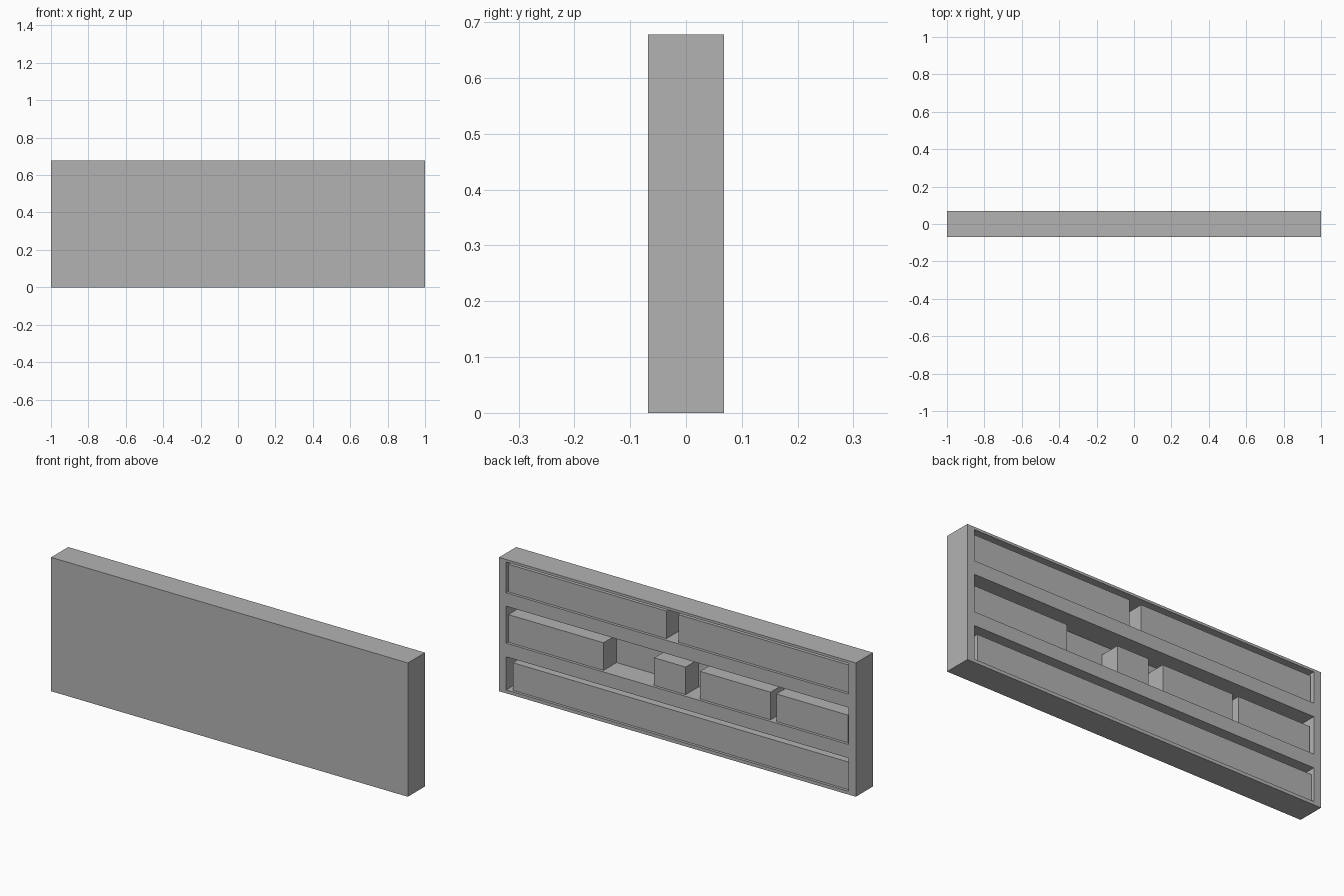
import bpy
import bmesh
from mathutils import Vector

default = bpy.data.objects.get("Cube")
if default:
    bpy.data.objects.remove(default, do_unlink=True)

# Overall sizes
HALF_W, HALF_D, HEIGHT = 1.0, 0.0685, 0.678
SIDE = 0.04                 # side board thickness
INNER_Y = -HALF_D + 0.019   # inside of the front panel
BLOCK_Y = HALF_D - 0.014    # outer face of the blocks
BLOCK_H = 0.14
BAYS = {"lower": (0.017, 0.185), "middle": (0.254, 0.441), "upper": (0.509, 0.665)}

grey = bpy.data.materials.new("plain grey")
grey.use_nodes = True
colour = (0.45, 0.45, 0.45, 1.0)
grey.diffuse_color = colour
grey.node_tree.nodes["Principled BSDF"].inputs["Base Color"].default_value = colour


def box_mesh(low, high):
    """Return a bmesh box between two corners."""
    bm = bmesh.new()
    bmesh.ops.create_cube(bm, size=1.0)
    low, high = Vector(low), Vector(high)
    bmesh.ops.scale(bm, vec=high - low, verts=bm.verts)
    bmesh.ops.translate(bm, vec=(low + high) / 2, verts=bm.verts)
    return bm


def add_object(name, bm):
    bmesh.ops.recalc_face_normals(bm, faces=bm.faces)
    mesh = bpy.data.meshes.new(name)
    bm.to_mesh(mesh)
    bm.free()
    mesh.materials.append(grey)
    obj = bpy.data.objects.new(name, mesh)
    bpy.context.collection.objects.link(obj)
    return obj


def cut(bm, point, normal):
    geom = bm.verts[:] + bm.edges[:] + bm.faces[:]
    bmesh.ops.bisect_plane(bm, geom=geom, plane_co=point, plane_no=normal)


# Case: a solid slab with three bays sunk into its back
case = box_mesh((-HALF_W, -HALF_D, 0), (HALF_W, HALF_D, HEIGHT))
for side in (-1, 1):
    cut(case, (side * (HALF_W - SIDE), 0, 0), (1, 0, 0))
for bay in BAYS.values():
    for z in bay:
        cut(case, (0, 0, z), (0, 0, 1))


def in_bay(face):
    c = face.calc_center_median()
    return (face.normal.y > 0.9 and abs(c.x) < HALF_W - SIDE
            and any(lo < c.z < hi for lo, hi in BAYS.values()))


case.normal_update()
openings = [f for f in case.faces if in_bay(f)]
sunk = bmesh.ops.extrude_discrete_faces(case, faces=openings)["faces"]
for face in sunk:
    for vert in face.verts:
        vert.co.y = INNER_Y
add_object("shelf_case", case)

# Blocks standing in each bay, listed by their x extents
BLOCKS = {
    "upper": [(0.072, 0.957), (-0.952, 0.005)],
    "middle": [(0.424, 0.957), (-0.036, 0.14), (-0.512, -0.117), (-0.946, -0.545)],
    "lower": [(-0.957, 0.932)],
}
for row, spans in BLOCKS.items():
    floor = BAYS[row][0]
    for number, (x0, x1) in enumerate(spans, 1):
        block = box_mesh((x0, INNER_Y, floor), (x1, BLOCK_Y, floor + BLOCK_H))
        add_object(f"{row}_block_{number}", block)
